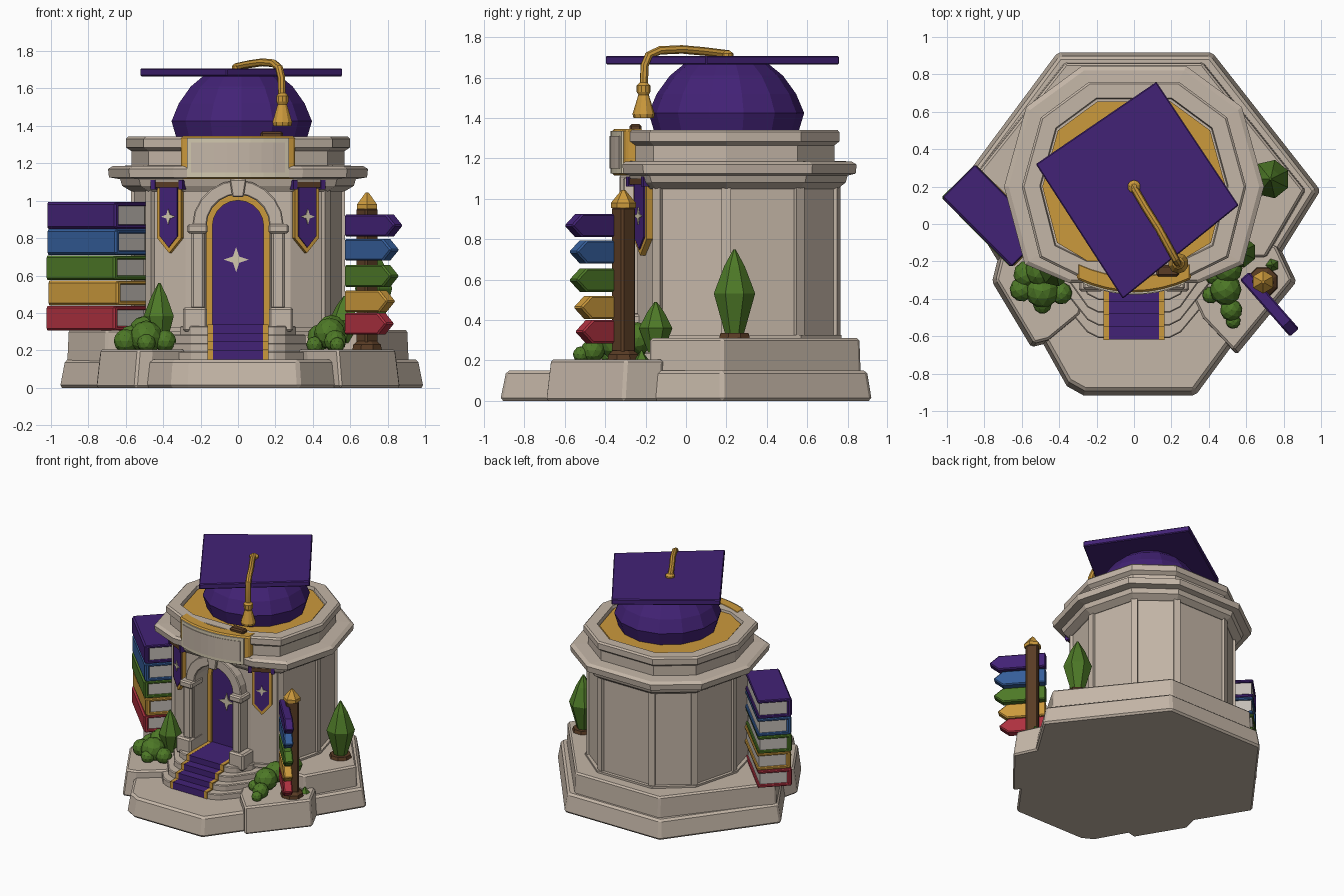
import bpy, bmesh, math
from mathutils import Matrix, Vector

if "Cube" in bpy.data.objects:
    bpy.data.objects.remove(bpy.data.objects["Cube"])

def material(name, *c):
    m = bpy.data.materials.new(name)
    m.diffuse_color = (*c, 1)
    m.use_nodes = True
    m.node_tree.nodes["Principled BSDF"].inputs["Base Color"].default_value = m.diffuse_color
    return m

STONE = material("stone", .55, .465, .385)
CREAM = material("cream", .64, .57, .42)
PAGES = material("page_grey", .55, .51, .47)
PURPLE = material("purple", .055, .016, .18)
GOLD = material("gold", .60, .32, .045)
GREEN = material("green", .075, .19, .02)
BLUE = material("blue", .035, .11, .32)
RED = material("red", .42, .03, .05)
BROWN = material("brown", .10, .045, .018)

def finish(name, bm, mat, loc=(0, 0, 0), rot=0, bevel=0):
    bmesh.ops.recalc_face_normals(bm, faces=bm.faces)
    me = bpy.data.meshes.new(name)
    bm.to_mesh(me)
    bm.free()
    ob = bpy.data.objects.new(name, me)
    bpy.context.collection.objects.link(ob)
    me.materials.append(mat)
    ob.location, ob.rotation_euler.z = loc, rot
    if bevel:
        b = ob.modifiers.new("bevel", 'BEVEL')
        b.width, b.segments, b.limit_method = bevel, 1, 'ANGLE'
        b.angle_limit = math.radians(40)
    return ob

def loft(name, loops, mat, **kw):
    """Skin closed loops of 3D points and cap both ends."""
    bm = bmesh.new()
    rows = [[bm.verts.new(p) for p in lp] for lp in loops]
    n = len(rows[0])
    for a, b in zip(rows, rows[1:]):
        for i in range(n):
            bm.faces.new((a[i], a[(i+1) % n], b[(i+1) % n], b[i]))
    bm.faces.new(rows[0])
    bm.faces.new(rows[-1])
    return finish(name, bm, mat, **kw)

def at(pts, z, s=1, c=(0, .22)):
    return [(c[0] + (x-c[0])*s, c[1] + (y-c[1])*s, z) for x, y in pts]

def prism(name, pts, z0, z1, mat, s=1, c=(0, .1), **kw):
    return loft(name, [at(pts, z0), at(pts, z1, s, c)], mat, **kw)

def plate(name, pts, y0, y1, mat, **kw):
    """Extrude an x-z outline along y."""
    return loft(name, [[(x, y, z) for x, z in pts] for y in (y0, y1)], mat, **kw)

def box(name, x, y, z, mat, **kw):
    return prism(name, [(x[0], y[0]), (x[1], y[0]), (x[1], y[1]), (x[0], y[1])], z[0], z[1], mat, **kw)

def lathe(name, prof, n, mat, **kw):
    t = [2*math.pi*(i+.5)/n for i in range(n)]
    return loft(name, [[(r*math.cos(a), r*math.sin(a), z) for a in t] for r, z in prof], mat, **kw)

def mirror(pts):
    return pts + [(-x, y) for x, y in reversed(pts)]

def ring(rx, yb, yf):
    """Ten sided tower plan with a flattened front."""
    d = yb - .2
    return mirror([(.5*rx, yf), (.84*rx, yf+.1), (rx, .2), (.83*rx, .2+d*.66), (.4*rx, yb)])

def arch(r, z0, zc=.865, n=10):
    return [(r, z0)] + [(r*math.cos(math.pi*i/n), zc + r*math.sin(math.pi*i/n)) for i in range(n+1)] + [(-r, z0)]

def band(ro, ri, z0):
    return arch(ro, z0) + arch(ri, z0)[::-1]

def star(r):
    return [((r if i % 2 == 0 else r*.35)*math.sin(i*math.pi/4),
             (r if i % 2 == 0 else r*.35)*math.cos(i*math.pi/4)) for i in range(8)]

# stepped stone foundation
prism("foundation", [(.33, -.92), (.55, -.62), (.80, -.14), (1.0, .18), (.42, .92), (-.41, .92), (-.96, .18),
      (-.73, -.2), (-.5, -.62), (-.36, -.87), (-.27, -.92)], 0, .15, STONE, s=.97, bevel=.015)
prism("upper_foundation", mirror([(.71, -.18), (.92, .18), (.37, .866)]), .1, .31, STONE, s=.99, bevel=.012)
prism("left_garden_block", [(-.76, -.31), (-.72, -.15), (-.2, -.15), (-.3, -.5), (-.47, -.64), (-.55, -.66)],
      0, .205, STONE, s=.97, bevel=.012)
prism("right_garden_block", [(.87, -.31), (.78, -.12), (.2, -.15), (.38, -.52), (.55, -.70)],
      0, .205, STONE, s=.97, bevel=.012)

# entrance stairs with carpet
for i in range(4):
    yf, top = -.61 + .068*i, .195 + .045*i
    w = .46 - .05*i
    prism("stair_step", mirror([(.19, yf), (.25, yf+.03), (w, -.33 + .02*i), (w, -.14)]), .12, top, STONE, bevel=.006)
    yb = yf + .07 if i < 3 else -.13
    box("stair_carpet", (-.135, .135), (yf-.008, yb), (top-.046, top+.008), PURPLE)
    for s in (-1, 1):
        box("carpet_edge", sorted((s*.135, s*.162)), (yf-.009, yb), (top-.046, top+.009), GOLD)

# tower wall with a cut door niche
wall = prism("tower_wall", ring(.56, .745, -.24), .28, 1.1, STONE)
cutter = plate("niche_cutter", arch(.17, .2), -.6, -.11, STONE)
cutter.hide_render = True
mod = wall.modifiers.new("niche", 'BOOLEAN')
mod.object, mod.operation, mod.solver = cutter, 'DIFFERENCE', 'EXACT'
bpy.context.view_layer.objects.active = wall
bpy.ops.object.modifier_apply(modifier="niche")
bpy.data.objects.remove(cutter)
prism("tower_plinth", mirror([(.2, -.25), (.3, -.25), (.50, -.15), (.585, .2), (.485, .57), (.24, .77)]), .3, .325, STONE)

# narrow pilasters along the wall corners
for x, y in ring(.56, .745, -.24):
    if y > -.2:
        a = math.atan2(y-.2, x)
        box("corner_pilaster", (-.012, .012), (-.024, .024), (.3, 1.08), STONE, loc=(x, y, 0), rot=a)

# cornice and attic
R = lambda rx, yb, yf, z: at(ring(rx, yb, yf), z)
loft("cornice", [R(.57, .75, -.25, 1.05), R(.62, .79, -.27, 1.08), R(.63, .80, -.28, 1.115), R(.69, .84, -.31, 1.125),
                 R(.695, .845, -.315, 1.17), R(.67, .82, -.30, 1.185), R(.5, .7, -.2, 1.19)], STONE)
a0, a1 = ring(.57, .735, -.26), ring(.6, .76, -.28)
loft("attic", [at(a0, 1.17), at(a0, 1.265), at(a1, 1.285), at(a1, 1.33), at(a1, 1.342, .98), at(a1, 1.342, .84),
               at(a1, 1.315, .83)], STONE)
prism("roof_floor", ring(.49, .655, -.2), 1.31, 1.325, GOLD)

# door and arched portal
plate("door", arch(.15, .3), -.125, -.105, PURPLE)
plate("door_trim", band(.168, .137, .32), -.14, -.11, GOLD)
plate("door_emblem", star(.068), -.133, -.12, CREAM, loc=(-.01, 0, .685))
plate("portal_arch", band(.245, .168, .3), -.31, -.15, STONE, bevel=.006)
plate("keystone", [(-.03, 1.02), (.03, 1.02), (.045, 1.115), (-.045, 1.115)], -.33, -.2, STONE, bevel=.006)
for s in (-1, 1):
    box("column_base", sorted((s*.165, s*.295)), (-.36, -.2), (.3, .43), STONE, bevel=.012)
    box("column_shaft", sorted((s*.178, s*.25)), (-.335, -.2), (.42, .84), STONE, bevel=.012)
    box("column_capital", sorted((s*.162, s*.272)), (-.35, -.2), (.825, .875), STONE, bevel=.01)

# curved name panel above the portal
def curve_panel(w, y, t):
    xs = [w*(i/4-1) for i in range(9)]
    return [(x, y+.75*x*x) for x in xs] + [(x, y+t+.75*x*x) for x in reversed(xs)]
prism("panel_frame", curve_panel(.305, -.365, .09), 1.115, 1.345, GOLD, bevel=.01)
prism("panel_face", curve_panel(.272, -.374, .03), 1.125, 1.335, CREAM)
prism("panel_field", curve_panel(.25, -.378, .03), 1.15, 1.31, STONE)
box("panel_ornament", (.12, .24), (-.28, -.22), (1.335, 1.37), BROWN, bevel=.01)

# hanging banners on the angled front walls
def pennant(w, top, low, tip):
    return [(-w, top), (w, top), (w, low), (0, tip), (-w, low)]
for s in (-1, 1):
    kw = dict(loc=(s*.355, -.2, 0), rot=s*.46)
    plate("banner_border", pennant(.072, 1.09, .80, .72), -.03, .01, GOLD, **kw)
    plate("banner_cloth", pennant(.052, 1.09, .81, .75), -.038, -.02, PURPLE, **kw)
    plate("banner_emblem", star(.042), -.044, -.03, CREAM, loc=(s*.355, -.2, .915), rot=s*.46)
    box("banner_rod", (-.085, .085), (-.055, -.02), (1.07, 1.10), BROWN, **kw)
    for e in (-1, 1):
        box("rod_end", sorted((e*.07, e*.095)), (-.06, -.01), (1.06, 1.11), PURPLE, **kw)

# graduation cap roof
lathe("cap_dome", [(.355, 1.325), (.385, 1.425), (.345, 1.52), (.28, 1.61), (.2, 1.675)], 14, PURPLE, loc=(.02, .2, 0))
prism("cap_board", [(.12, .76), (.56, .10), (-.06, -.40), (-.525, .32)], 1.665, 1.708, PURPLE, bevel=.006)
lathe("cap_button", [(.035, 1.70), (.035, 1.72), (.015, 1.735)], 10, GOLD, loc=(0, .2, 0))

# tassel cord and tassel
cu = bpy.data.curves.new("tassel_cord", 'CURVE')
cu.dimensions, cu.bevel_depth, cu.bevel_resolution, cu.use_fill_caps = '3D', .021, 2, True
sp = cu.splines.new('POLY')
path = [(-.01, .21, 1.715), (.06, .09, 1.73), (.13, -.02, 1.74), (.19, -.13, 1.735), (.22, -.185, 1.71), (.232, -.205, 1.66),
        (.235, -.21, 1.53)]
sp.points.add(len(path)-1)
for p, q in zip(sp.points, path):
    p.co = (*q, 1)
cord = bpy.data.objects.new("tassel_cord", cu)
bpy.context.collection.objects.link(cord)
cu.materials.append(GOLD)
bpy.context.view_layer.objects.active = cord
cord.select_set(True)
bpy.ops.object.convert(target='MESH')
bpy.ops.object.shade_smooth_by_angle()
lathe("tassel", [(.02, 1.575), (.034, 1.56), (.034, 1.53), (.026, 1.515), (.055, 1.42), (.05, 1.40)], 10, GOLD,
      loc=(.237, -.21, 0))

# stack of books
books = [(RED, .305, .44, 0), (GOLD, .44, .575, .012), (GREEN, .575, .71, 0), (BLUE, .71, .85, .006), (PURPLE, .85, .995, .004)]
for mat, z0, z1, dx in books:
    kw = dict(loc=(-.755 + dx, .045, 0), rot=-.79 + dx)
    L, W = .262, .122
    box("book_back_cover", (-L, L), (-W, W), (z0, z0+.024), mat, bevel=.006, **kw)
    box("book_front_cover", (-L, L), (-W, W), (z1-.024, z1-.002), mat, bevel=.006, **kw)
    box("book_spine", (-L, L), (-W-.006, -W+.03), (z0+.002, z1-.004), mat, bevel=.01, **kw)
    box("book_pages", (-L+.012, L-.012), (-W+.01, W-.015), (z0+.01, z1-.01), PAGES, **kw)

# signpost with arrow boards
PX, PY = .69, -.31
lathe("post_foot", [(.085, .2), (.08, .23), (.055, .25)], 8, BROWN, loc=(PX, PY, 0))
box("signpost", (-.045, .045), (-.045, .045), (.2, .96), BROWN, bevel=.01, loc=(PX, PY, 0), rot=-.85)
lathe("post_finial", [(.062, .955), (.062, .98), (.025, 1.025), (.008, 1.045)], 6, GOLD, loc=(PX, PY, 0))
for mat, z0, z1, L in ((PURPLE, .81, .925, .32), (BLUE, .68, .795, .29), (GREEN, .54, .655, .29),
                       (GOLD, .405, .52, .26), (RED, .285, .40, .25)):
    zc = (z0+z1)/2
    plate("arrow_board", [(-.09, z0), (L-.07, z0), (L, zc), (L-.07, z1), (-.09, z1)], -.085, -.02, mat,
          bevel=.008, loc=(PX, PY, 0), rot=-.85)

# shrubs
def bush(x, y, z, r):
    bm = bmesh.new()
    bmesh.ops.create_icosphere(bm, subdivisions=2, radius=r)
    finish("bush", bm, GREEN, loc=(x, y, z), rot=x*7)
for b in [(-.49, -.36, .27, .09), (-.60, -.35, .25, .065), (-.39, -.37, .25, .06), (-.50, -.25, .30, .085),
          (-.57, -.27, .26, .075), (-.49, -.43, .24, .05), (.49, -.35, .29, .085), (.52, -.46, .25, .06),
          (.53, -.52, .23, .04), (.44, -.26, .27, .07), (.50, -.24, .31, .08), (.41, -.38, .23, .045)]:
    bush(*b)
for x, y, z0, z1, r in ((-.42, -.25, .22, .56, .085), (.57, -.15, .24, .49, .085), (.73, .24, .33, .75, .105)):
    h = z1-z0
    lathe("pointed_shrub", [(r*.45, z0), (r, z0+.48*h), (r*.5, z0+.8*h), (.006, z1)], 7, GREEN, loc=(x, y, 0))
lathe("shrub_soil", [(.085, .3), (.075, .335)], 8, BROWN, loc=(.73, .24, 0))
lathe("grass_tuft", [(.04, .2), (.02, .225), (.004, .25)], 5, GREEN, loc=(.74, -.22, 0))
